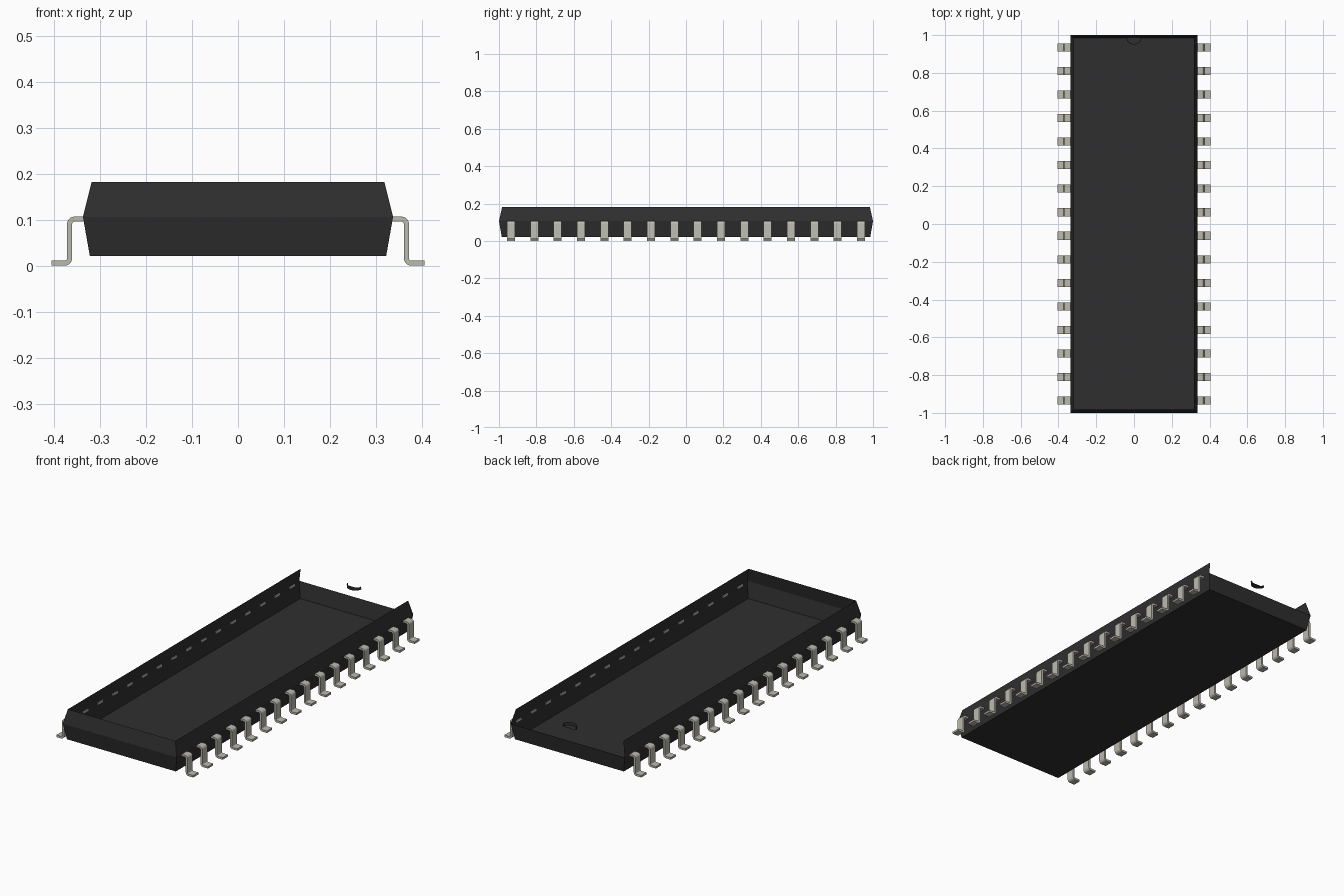
import bpy, bmesh, math
from mathutils import Vector

old = bpy.data.objects.get("Cube")
if old:
    bpy.data.objects.remove(old, do_unlink=True)


def material(name, rgb):
    m = bpy.data.materials.new(name)
    m.use_nodes = True
    m.diffuse_color = (*rgb, 1)
    m.node_tree.nodes["Principled BSDF"].inputs["Base Color"].default_value = (*rgb, 1)
    return m


def finish(bm, name, mat):
    mesh = bpy.data.meshes.new(name)
    bm.to_mesh(mesh)
    bm.free()
    mesh.materials.append(mat)
    ob = bpy.data.objects.new(name, mesh)
    bpy.context.collection.objects.link(ob)
    return ob


black = material("black plastic", (0.028, 0.028, 0.028))
metal = material("tinned metal", (0.50, 0.49, 0.43))

# Package shell: three rectangular rings, open on top and at the upper back
SEAM, TOP = 0.106, 0.182
bm = bmesh.new()
rings = []
for hx, hy, z in [(0.322, 0.985, 0.021), (0.337, 1.0, SEAM), (0.318, 0.983, TOP)]:
    rings.append([bm.verts.new((sx * hx, sy * hy, z))
                  for sx, sy in [(-1, -1), (1, -1), (1, 1), (-1, 1)]])
bm.faces.new(rings[0][::-1])
BACK = 2
for level in range(2):
    a, b = rings[level], rings[level + 1]
    for i in range(4):
        if level == 1 and i == BACK:
            continue
        j = (i + 1) % 4
        bm.faces.new((a[i], a[j], b[j], b[i]))
finish(bm, "package_body", black)

# Half-round orientation notch: floor and curved wall
bm = bmesh.new()
N = 12
low, high = [], []
for k in range(N + 1):
    t = math.pi + math.pi * k / N
    x, y = 0.039 * math.cos(t), 0.036 * math.sin(t)
    low.append(bm.verts.new((x, 0.987 + y, 0.166)))
    high.append(bm.verts.new((x, 0.983 + y * 0.9, TOP)))
bm.faces.new(low)
for k in range(N):
    bm.faces.new((low[k + 1], low[k], high[k], high[k + 1]))
finish(bm, "notch", black)

# One gull-wing lead: centreline with two round bends, thickened and extruded
THICK, WIDTH, R, COUNT, PITCH = 0.011, 0.043, 0.0105, 16, 0.1247
ZT, ZF, XV = 0.101, THICK / 2, 0.366
path = [(Vector((0.333, ZT)), Vector((0, 1)))]
for k in range(7):
    t = math.radians(90 - 15 * k)
    n = Vector((math.cos(t), math.sin(t)))
    path.append((Vector((XV - R, ZT - R)) + n * R, n))
for k in range(7):
    t = math.radians(180 + 15 * k)
    n = Vector((math.cos(t), math.sin(t)))
    path.append((Vector((XV + R, ZF + R)) + n * R, -n))
path.append((Vector((0.405, ZF)), Vector((0, 1))))

bm = bmesh.new()
sections = []
for p, n in path:
    o, i = p + n * THICK / 2, p - n * THICK / 2
    y0 = -PITCH * (COUNT - 1) / 2
    sections.append([bm.verts.new((q.x, y0 + s * WIDTH / 2, q.y))
                     for q, s in [(o, -1), (o, 1), (i, 1), (i, -1)]])
for a, b in zip(sections, sections[1:]):
    for i in range(4):
        j = (i + 1) % 4
        bm.faces.new((a[i], a[j], b[j], b[i]))
bm.faces.new(sections[0])
bm.faces.new(sections[-1][::-1])
bmesh.ops.recalc_face_normals(bm, faces=bm.faces)
leads = finish(bm, "leads", metal)

bpy.ops.object.select_all(action='DESELECT')
leads.select_set(True)
bpy.context.view_layer.objects.active = leads
bpy.ops.object.shade_smooth_by_angle(angle=math.radians(30))

# Repeat along each side and mirror to the other
arr = leads.modifiers.new("row", 'ARRAY')
arr.count = COUNT
arr.use_relative_offset = False
arr.use_constant_offset = True
arr.constant_offset_displace = (0, PITCH, 0)
leads.modifiers.new("both_sides", 'MIRROR')
